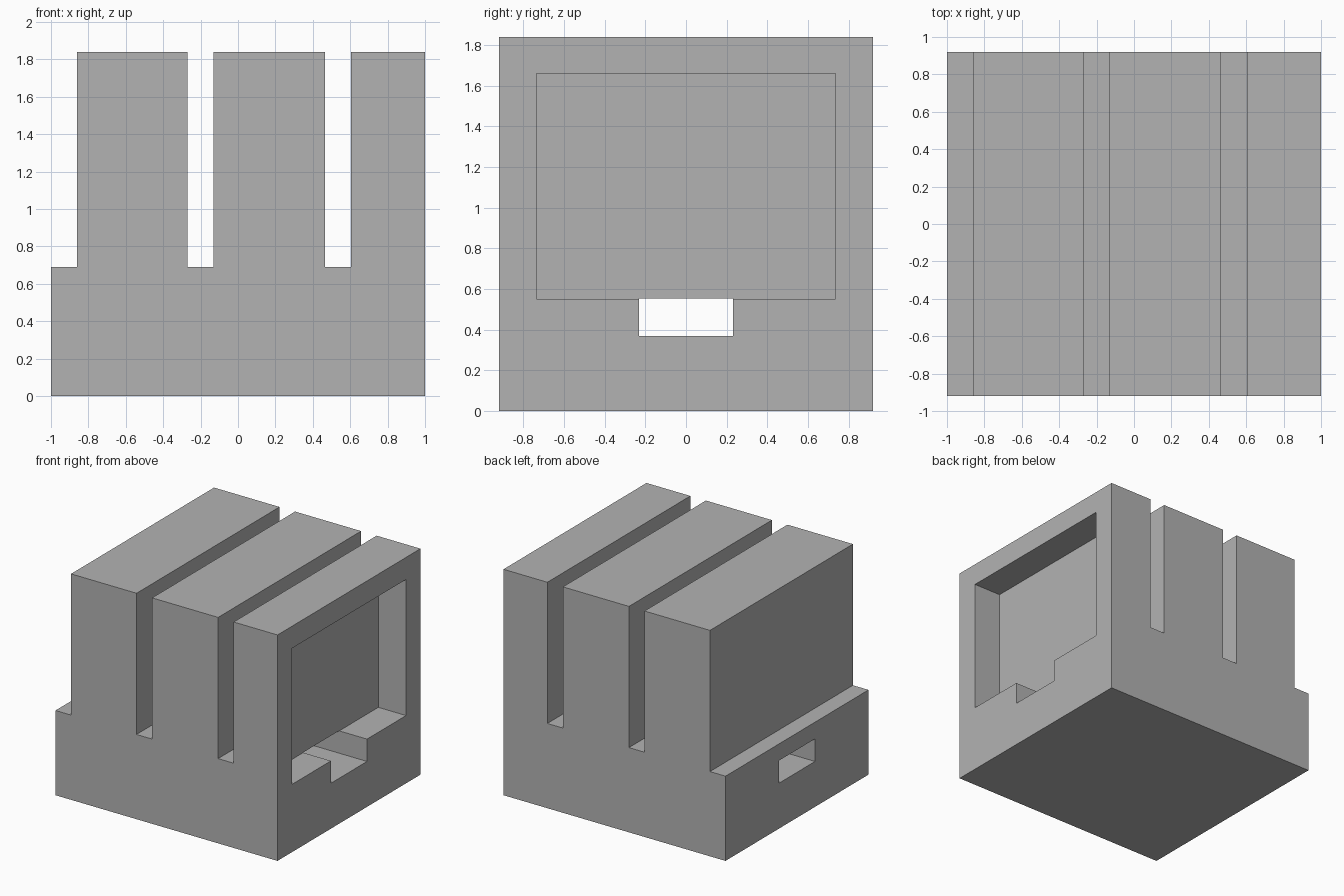
import bpy
import bmesh

cube = bpy.data.objects.get("Cube")
if cube:
    bpy.data.objects.remove(cube, do_unlink=True)

HALF_Y, HEIGHT, BASE = 0.92, 1.84, 0.69
BLOCKS = [(-0.86, -0.27), (-0.13, 0.465), (0.605, 1.0)]
CHAMBERS = [(-0.72, -0.41), (0.01, 0.325), (0.75, 1.1)]

# Single neutral material
grey = bpy.data.materials.new("neutral grey")
grey.use_nodes = True
colour = (0.45, 0.45, 0.45, 1)
grey.diffuse_color = colour
grey.node_tree.nodes["Principled BSDF"].inputs["Base Color"].default_value = colour


def prism(name, outline, half_y):
    """Extrude an x-z outline symmetrically along y."""
    bm = bmesh.new()
    face = bm.faces.new([bm.verts.new((x, -half_y, z)) for x, z in outline])
    side = bmesh.ops.extrude_face_region(bm, geom=[face])["geom"]
    moved = [v for v in side if isinstance(v, bmesh.types.BMVert)]
    bmesh.ops.translate(bm, verts=moved, vec=(0, 2 * half_y, 0))
    bmesh.ops.recalc_face_normals(bm, faces=bm.faces)
    mesh = bpy.data.meshes.new(name)
    bm.to_mesh(mesh)
    bm.free()
    mesh.materials.append(grey)
    obj = bpy.data.objects.new(name, mesh)
    bpy.context.collection.objects.link(obj)
    return obj


def cut(body, name, x0, x1, z0, z1, half_y):
    """Subtract a box from the body, then discard the box."""
    tool = prism(name, [(x0, z0), (x1, z0), (x1, z1), (x0, z1)], half_y)
    tool.hide_render = True
    mod = body.modifiers.new(name, "BOOLEAN")
    mod.operation, mod.solver, mod.object = "DIFFERENCE", "EXACT", tool
    bpy.context.view_layer.objects.active = body
    bpy.ops.object.modifier_apply(modifier=name)
    bpy.data.objects.remove(tool, do_unlink=True)


# Comb-shaped body: a base with three upright blocks
outline = [(-1, 0), (-1, BASE)]
for left, right in BLOCKS:
    outline += [(left, BASE), (left, HEIGHT), (right, HEIGHT)]
    if right < 1:
        outline.append((right, BASE))
outline.append((1, 0))
body = prism("ribbed_body", outline, HALF_Y)

# Hollow chambers; the last is open on the left side
for i, (x0, x1) in enumerate(CHAMBERS):
    cut(body, f"chamber_cutter_{i}", x0, x1, 0.552, 1.66, 0.734)

# Channel through the base, joining all chambers
cut(body, "channel_cutter", -1.1, 1.1, 0.37, 0.554, 0.232)
